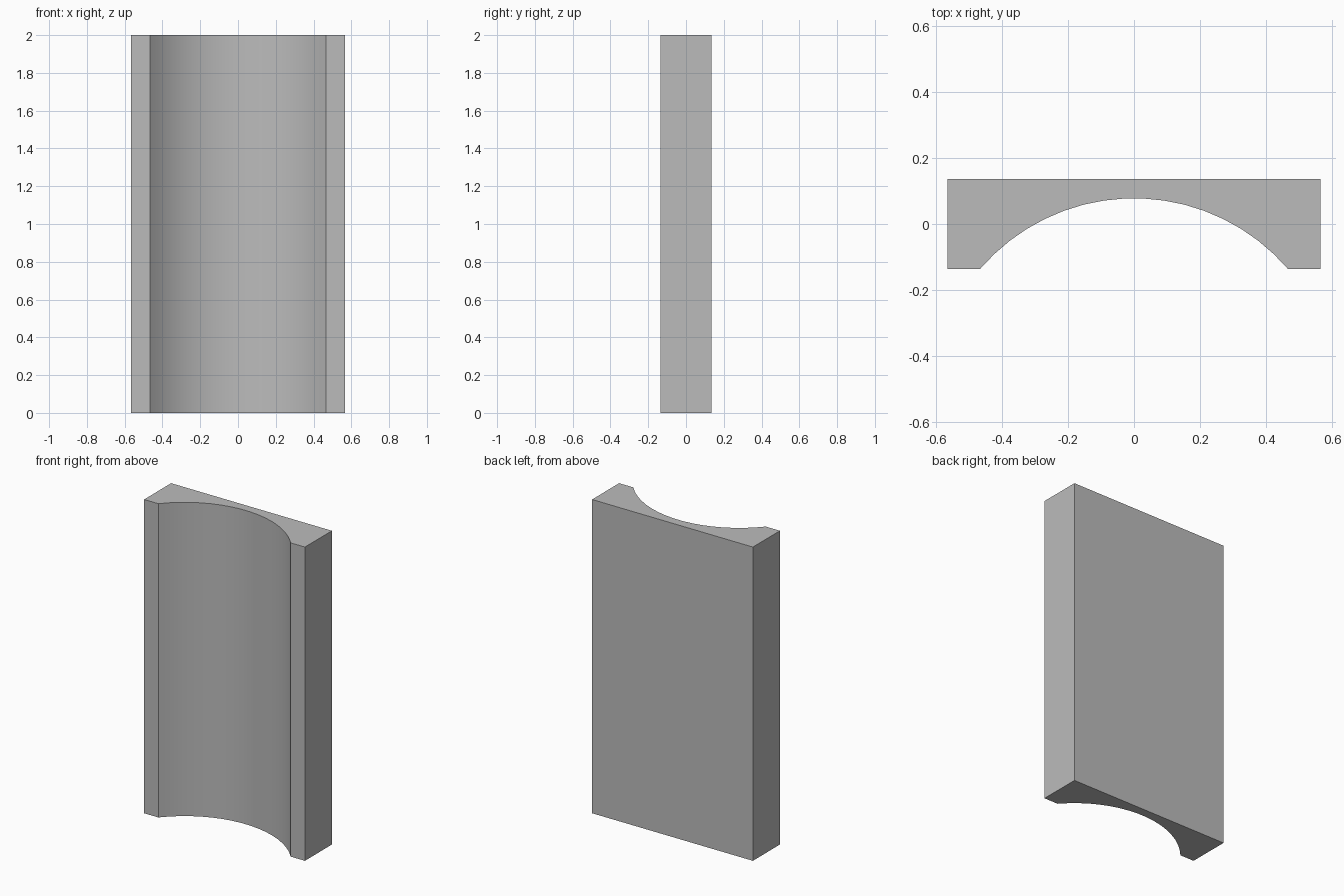
import bpy, bmesh, math

cube = bpy.data.objects.get("Cube")
if cube:
    bpy.data.objects.remove(cube, do_unlink=True)

HALF_W, BACK, FRONT, HEIGHT = 0.567, 0.136, -0.136, 2.0
CHORD, CROWN, SEGMENTS = 0.467, 0.078, 17   # hollow: half width, deepest y, facets

# Plain grey material
grey = bpy.data.materials.new("plain_grey")
grey.use_nodes = True
colour = (0.5, 0.5, 0.5, 1.0)
grey.diffuse_color = colour
grey.node_tree.nodes["Principled BSDF"].inputs["Base Color"].default_value = colour

# Profile: rectangle with a circular arc hollowed out of the front
depth = CROWN - FRONT
radius = (CHORD ** 2 + depth ** 2) / (2 * depth)
sweep = math.asin(CHORD / radius)
profile = [(HALF_W, FRONT), (HALF_W, BACK), (-HALF_W, BACK), (-HALF_W, FRONT)]
for i in range(SEGMENTS + 1):
    a = -sweep + 2 * sweep * i / SEGMENTS
    profile.append((radius * math.sin(a), CROWN - radius + radius * math.cos(a)))

# Extrude the profile up to full height
bm = bmesh.new()
base = bm.faces.new([bm.verts.new((x, y, 0)) for x, y in profile])
top = bmesh.ops.extrude_face_region(bm, geom=[base], use_keep_orig=True)
bmesh.ops.translate(bm, vec=(0, 0, HEIGHT),
                    verts=[g for g in top["geom"] if isinstance(g, bmesh.types.BMVert)])
bmesh.ops.recalc_face_normals(bm, faces=bm.faces[:])
mesh = bpy.data.meshes.new("hollowed_panel")
bm.to_mesh(mesh)
bm.free()
mesh.materials.append(grey)

panel = bpy.data.objects.new("hollowed_panel", mesh)
bpy.context.collection.objects.link(panel)

# Smooth hollow, sharp corners
bpy.ops.object.select_all(action='DESELECT')
panel.select_set(True)
bpy.context.view_layer.objects.active = panel
bpy.ops.object.shade_smooth_by_angle(angle=math.radians(30))
